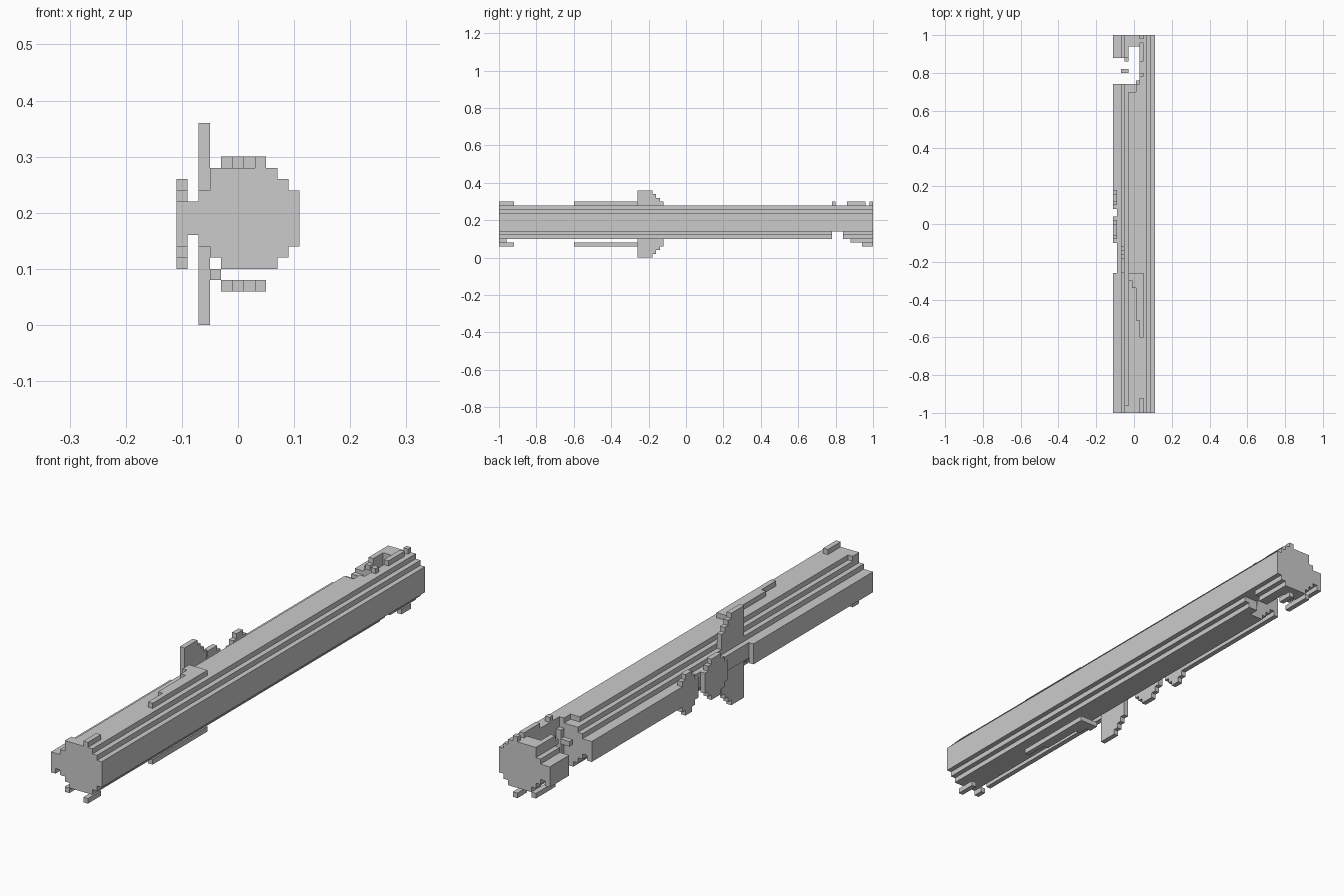
import bpy, bmesh

if "Cube" in bpy.data.objects:
    bpy.data.objects.remove(bpy.data.objects["Cube"])

MID = 0.18  # height of the mirror plane for paired parts


def extrude(name, pts, axis, lo, hi):
    """Extrude a 2D outline: axis 'y' takes (x, z), 'x' takes (y, z), 'z' takes (x, y)."""
    place = {'y': lambda a, b, t: (a, t, b),
             'x': lambda a, b, t: (t, a, b),
             'z': lambda a, b, t: (a, b, t)}[axis]
    bm = bmesh.new()
    face = bm.faces.new([bm.verts.new(place(a, b, lo)) for a, b in pts])
    new = bmesh.ops.extrude_face_region(bm, geom=[face])['geom']
    move = [v for v in new if isinstance(v, bmesh.types.BMVert)]
    bmesh.ops.translate(bm, verts=move, vec=place(0, 0, hi - lo))
    bmesh.ops.recalc_face_normals(bm, faces=bm.faces)
    me = bpy.data.meshes.new(name)
    bm.to_mesh(me)
    bm.free()
    ob = bpy.data.objects.new(name, me)
    bpy.context.collection.objects.link(ob)
    return ob


def box(name, x0, x1, y0, y1, z0, z1):
    return extrude(name, [(x0, z0), (x1, z0), (x1, z1), (x0, z1)], 'y', y0, y1)


def stepped(edges):
    """Outline symmetric about MID from (y_start, y_end, half_height) columns."""
    top = [p for a, b, h in edges for p in ((a, MID + h), (b, MID + h))]
    return top + [(y, 2 * MID - z) for y, z in reversed(top)]


# Cross-section halves of the stepped beam
right = [(0.07, 0.10), (0.07, 0.12), (0.09, 0.12), (0.09, 0.14), (0.11, 0.14),
         (0.11, 0.24), (0.09, 0.24), (0.09, 0.26), (0.07, 0.26), (0.07, 0.28)]
left = [(-0.03, 0.28), (-0.03, 0.26), (-0.05, 0.26), (-0.05, 0.24), (-0.07, 0.24),
        (-0.07, 0.22), (-0.09, 0.22), (-0.09, 0.16), (-0.07, 0.16), (-0.07, 0.14),
        (-0.05, 0.14), (-0.05, 0.12), (-0.03, 0.12), (-0.03, 0.10)]

# Main beam, with a shallow step down beside the opening
extrude("main_beam", right + left, 'y', -1, 0.70)
step_left = [(0.01, 0.28), (0.01, 0.26), (-0.03, 0.26)] + left[2:]
extrude("beam_end", right + step_left, 'y', 0.70, 0.74)

# Wall beside the opening
extrude("opening_wall_front", [(0.03, 0.10)] + right + [(0.03, 0.28)], 'y', 0.74, 0.78)
extrude("opening_wall", [(0.03, 0.14)] + right[4:] + [(0.03, 0.28)], 'y', 0.78, 0.94)
box("opening_corner", 0.01, 0.03, 0.74, 0.76, 0.14, 0.24)
box("opening_catch", -0.07, -0.03, 0.80, 0.82, 0.22, 0.24)

# End cap and its left wing
extrude("end_cap", right + left, 'y', 0.94, 1)
extrude("end_wing", left[1:-1], 'y', 0.88, 0.94)
box("end_wing_top", -0.05, -0.03, 0.86, 0.96, 0.24, 0.26)

# Side lips
for name, y0, y1 in (("front_lip", -1, -0.26), ("rear_lip", 0.20, 0.74), ("end_lip", 0.88, 1)):
    box(name, -0.11, -0.09, y0, y1, 0.14, 0.22)

# Stepped discs on the left side
for name, y in (("rear_disc", 0.08), ("middle_disc", -0.10)):
    w = 0.12 if name == "rear_disc" else 0.14
    cols = [(y, y + 0.02, 0.04), (y + 0.02, y + 0.04, 0.06), (y + 0.04, y + w - 0.04, 0.08),
            (y + w - 0.04, y + w - 0.02, 0.06), (y + w - 0.02, y + w, 0.04)]
    extrude(name, stepped(cols), 'x', -0.11, -0.09)

# Upright fin: upper and lower halves
fin = [(-0.26, 0.24), (-0.12, 0.24), (-0.12, 0.30), (-0.14, 0.30), (-0.14, 0.32),
       (-0.16, 0.32), (-0.16, 0.34), (-0.18, 0.34), (-0.18, 0.36), (-0.26, 0.36)]
extrude("upper_fin", fin, 'x', -0.07, -0.05)
extrude("lower_fin", [(y, 2 * MID - z + (0.02 if z < 0.25 else 0)) for y, z in fin],
        'x', -0.07, -0.05)

# Tapering strips and small rails above and below the beam
taper = [(0.05, -0.60), (0.05, -0.26), (-0.03, -0.26), (-0.03, -0.30), (-0.01, -0.30),
         (-0.01, -0.34), (0.01, -0.34), (0.01, -0.51), (0.03, -0.51), (0.03, -0.60)]
for side, z in (("upper", 0.28), ("lower", 0.06)):
    extrude(side + "_taper_strip", taper, 'z', z, z + 0.02)
    box(side + "_front_rail", 0.03, 0.05, -1, -0.92, z, z + 0.02)
box("upper_end_rail", 0.03, 0.05, 0.86, 0.96, 0.28, 0.30)
box("upper_end_stud", 0.03, 0.05, 0.98, 1, 0.28, 0.30)
box("opening_stud", 0.03, 0.05, 0.78, 0.80, 0.28, 0.30)
box("lower_end_rail", 0.03, 0.05, 0.94, 1, 0.06, 0.08)

# Small feet and corner fillers at both ends
for name, y0, y1 in (("front_foot", -1, -0.96), ("end_foot", 0.88, 1)):
    box(name, -0.05, -0.03, y0, y1, 0.08, 0.10)
    box(name + "_top", -0.05, -0.03, y0, y1, 0.26, 0.28)
box("end_under_block", 0.03, 0.07, 0.84, 0.94, 0.10, 0.12)
box("end_under_step", 0.05, 0.09, 0.84, 0.94, 0.12, 0.14)
